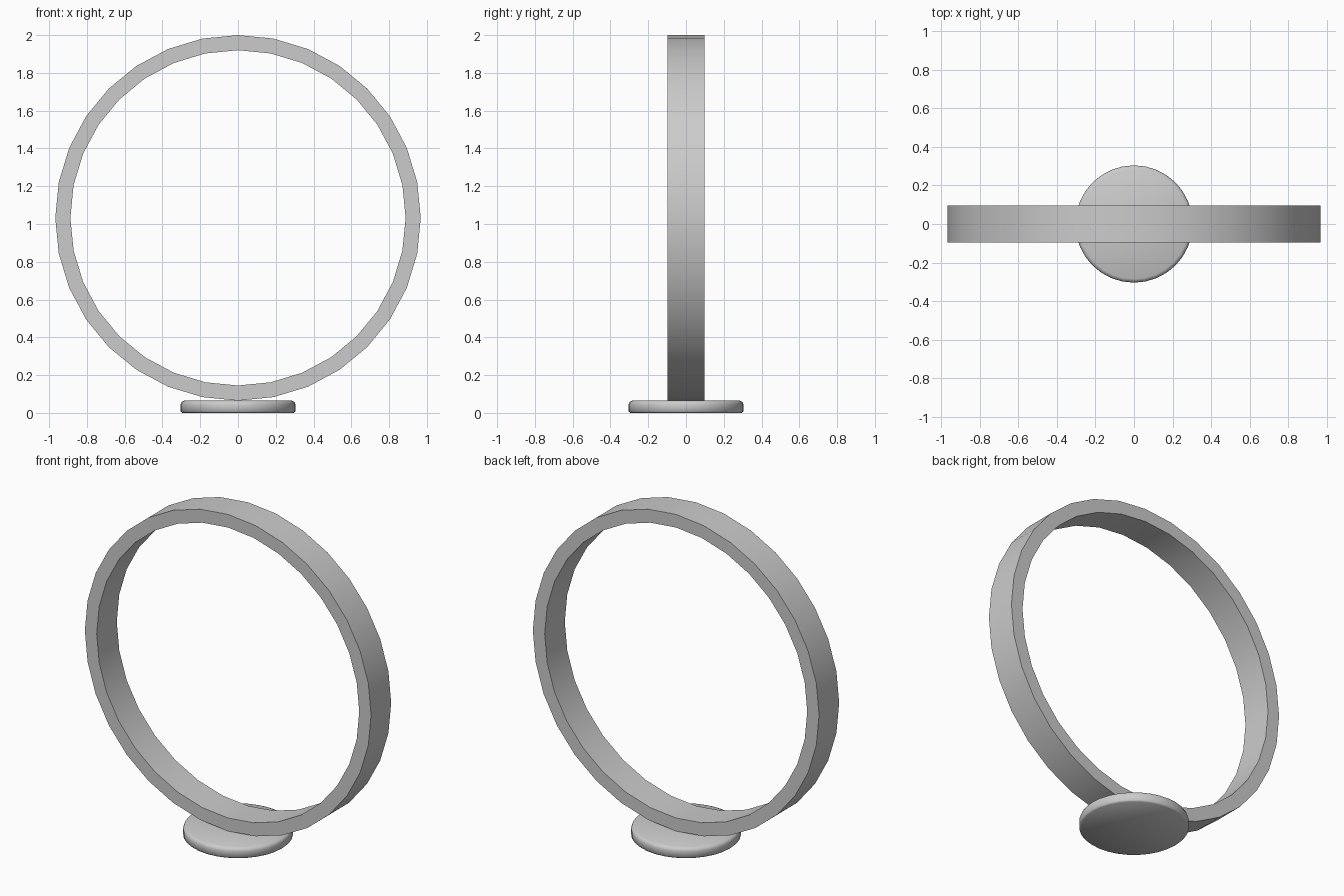
import bpy
import bmesh
import math

default = bpy.data.objects.get("Cube")
if default:
    bpy.data.objects.remove(default, do_unlink=True)

SIDES = 32

grey = bpy.data.materials.new("plain_grey")
grey.use_nodes = True
colour = (0.6, 0.6, 0.6, 1)
grey.diffuse_color = colour
grey.node_tree.nodes["Principled BSDF"].inputs["Base Color"].default_value = colour


def lathe(name, profile, closed):
    """Spin a (radius, height) profile around the z axis."""
    bm = bmesh.new()
    verts = [bm.verts.new((r, 0, h)) for r, h in profile]
    pairs = list(zip(verts, verts[1:]))
    if closed:
        pairs.append((verts[-1], verts[0]))
    edges = [bm.edges.new(p) for p in pairs]
    bmesh.ops.spin(bm, geom=verts + edges, cent=(0, 0, 0), axis=(0, 0, 1),
                   angle=math.tau, steps=SIDES, use_duplicate=False)
    bmesh.ops.remove_doubles(bm, verts=bm.verts, dist=0.0005)
    bmesh.ops.recalc_face_normals(bm, faces=bm.faces)
    mesh = bpy.data.meshes.new(name)
    bm.to_mesh(mesh)
    bm.free()
    mesh.materials.append(grey)
    obj = bpy.data.objects.new(name, mesh)
    bpy.context.collection.objects.link(obj)
    bpy.ops.object.select_all(action="DESELECT")
    obj.select_set(True)
    bpy.context.view_layer.objects.active = obj
    bpy.ops.object.shade_smooth_by_angle(angle=math.radians(50))
    return obj


# Upright hoop: a flat band standing on its edge
outer, inner, half = 0.9675, 0.8875, 0.097
hoop = lathe("hoop", [(inner, -half), (outer, -half),
                      (outer, half), (inner, half)], True)
hoop.rotation_euler.x = math.pi / 2
hoop.location.z = 2 - outer

# Round foot with a softened upper rim
lathe("foot", [(0, 0), (0.295, 0), (0.304, 0.008), (0.304, 0.045),
               (0.299, 0.058), (0.285, 0.065), (0, 0.065)], False)

# Small round plug under the foot
lathe("foot_plug", [(0, 0), (0.065, 0), (0.065, 0.004), (0, 0.004)], False)
